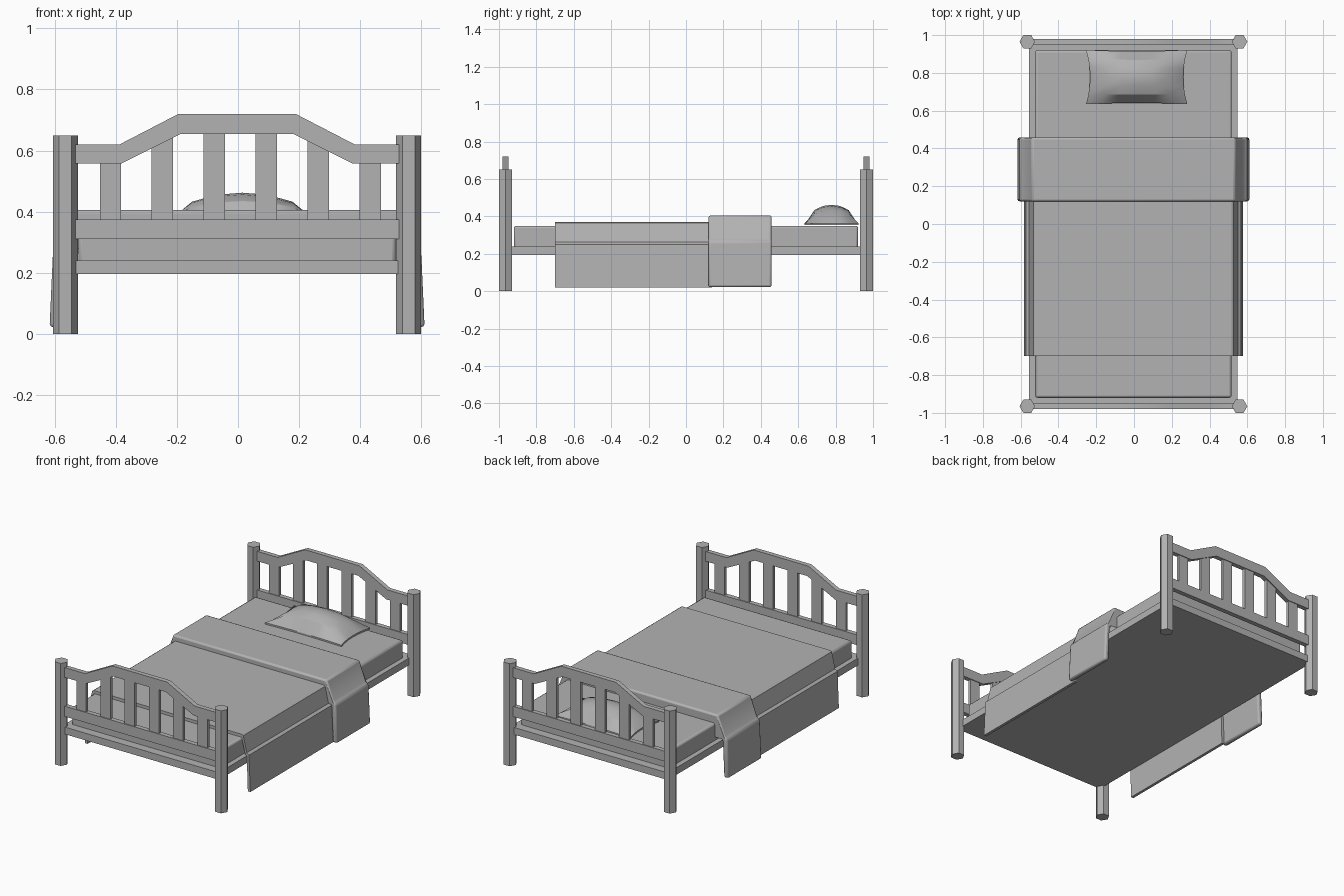
import bpy, bmesh, math

if "Cube" in bpy.data.objects:
    bpy.data.objects.remove(bpy.data.objects["Cube"])

CX = -0.003  # the bed sits very slightly left of centre

# One mid-dark grey for the whole bed
grey = bpy.data.materials.new("dark_grey")
grey.diffuse_color = (0.45, 0.45, 0.45, 1)
grey.use_nodes = True
grey.node_tree.nodes["Principled BSDF"].inputs["Base Color"].default_value = grey.diffuse_color


def make_object(name, bm):
    bmesh.ops.recalc_face_normals(bm, faces=bm.faces)
    mesh = bpy.data.meshes.new(name)
    bm.to_mesh(mesh)
    bm.free()
    mesh.materials.append(grey)
    ob = bpy.data.objects.new(name, mesh)
    bpy.context.collection.objects.link(ob)
    return ob


def extrude_profile(name, pts, y0, y1):
    """Closed x-z profile extruded from y0 to y1."""
    bm = bmesh.new()
    face = bm.faces.new([bm.verts.new((x + CX, y0, z)) for x, z in pts])
    ext = bmesh.ops.extrude_face_region(bm, geom=[face])
    verts = [g for g in ext["geom"] if isinstance(g, bmesh.types.BMVert)]
    bmesh.ops.translate(bm, verts=verts, vec=(0, y1 - y0, 0))
    return make_object(name, bm)


def box(name, x0, x1, y0, y1, z0, z1):
    return extrude_profile(name, [(x0, z0), (x1, z0), (x1, z1), (x0, z1)], y0, y1)


def bevel(ob, width, segments=2):
    mod = ob.modifiers.new("bevel", "BEVEL")
    mod.width = width
    mod.segments = segments
    mod.limit_method = "ANGLE"


def mirrored(half):
    """Left-to-right open path from its right half."""
    return [(-x, z) for x, z in reversed(half)] + half


def drape(name, outer, inner, y0, y1):
    return extrude_profile(name, mirrored(outer) + mirrored(inner)[::-1], y0, y1)


# Head and foot ends: hexagonal posts, lower rail, arched top rail, slats
arch_top = mirrored([(0.192, 0.72), (0.385, 0.62), (0.535, 0.62)])
arch_low = mirrored([(0.183, 0.655), (0.378, 0.558), (0.535, 0.558)])
for end, s in (("foot", -1), ("head", 1)):
    yc = 0.965 * s
    for side, sx in (("left", -1), ("right", 1)):
        bm = bmesh.new()
        bmesh.ops.create_cone(bm, cap_ends=True, segments=6, radius1=0.041,
                              radius2=0.041, depth=0.65)
        # put hexagon corners on the x axis
        v = bm.verts[:][0].co
        ang = math.atan2(v.y, v.x)
        for w in bm.verts:
            a = math.atan2(w.co.y, w.co.x) - ang
            w.co = (0.041 * math.cos(a) + sx * 0.562 + CX,
                    0.041 * math.sin(a) + yc, w.co.z + 0.325)
        make_object(f"{end}_post_{side}", bm)
    box(f"{end}_lower_rail", -0.53, 0.53, yc - 0.015, yc + 0.015, 0.31, 0.375)
    extrude_profile(f"{end}_arched_rail", arch_top + arch_low[::-1],
                    yc - 0.015, yc + 0.015)
    for i in range(6):
        x = -0.4145 + 0.17 * i
        top = 0.60 if i in (0, 5) else 0.68 if i in (2, 3) else 0.65
        box(f"{end}_slat_{i + 1}", x - 0.035, x + 0.035,
            yc - 0.01, yc + 0.01, 0.36, top)

# Base and mattress
box("base_board", -0.552, 0.552, -0.975, 0.975, 0.195, 0.24)
bevel(box("mattress", -0.52, 0.52, -0.92, 0.92, 0.21, 0.35), 0.012)

# Blanket and its folded-over band, hanging down both sides
drape("blanket",
      [(0.52, 0.37), (0.53, 0.364), (0.554, 0.262), (0.57, 0.251), (0.58, 0.02)],
      [(0.515, 0.351), (0.52, 0.347), (0.543, 0.25), (0.555, 0.24), (0.562, 0.02)],
      -0.70, 0.14)
bevel(drape("blanket_fold",
            [(0.538, 0.405), (0.583, 0.285), (0.603, 0.266), (0.614, 0.022)],
            [(0.53, 0.37), (0.556, 0.264), (0.572, 0.25), (0.582, 0.022)],
            0.12, 0.458), 0.012)

# Pillow: coarse domed top, flat base, pinched sides
N = 6
bm = bmesh.new()
bmesh.ops.create_grid(bm, x_segments=N, y_segments=N, size=1)
ext = bmesh.ops.extrude_face_region(bm, geom=bm.faces[:])
dome = {g for g in ext["geom"] if isinstance(g, bmesh.types.BMVert)}
for w in bm.verts:
    u, v = w.co.x, w.co.y
    bulge = max(0, 1 - u * u) ** 0.6 * max(0, 1 - v * v) ** 0.55
    w.co = (0.014 + 0.268 * u * (1 - 0.08 * (1 - v * v)),
            0.778 + 0.144 * v * (1 - 0.05 * (1 - u * u)),
            0.363 + 0.099 * bulge if w in dome else 0.353)
make_object("pillow", bm)

# Smooth only the gentle angles
for ob in bpy.context.collection.objects:
    ob.select_set(True)
    bpy.context.view_layer.objects.active = ob
bpy.ops.object.shade_smooth_by_angle(angle=math.radians(30))
